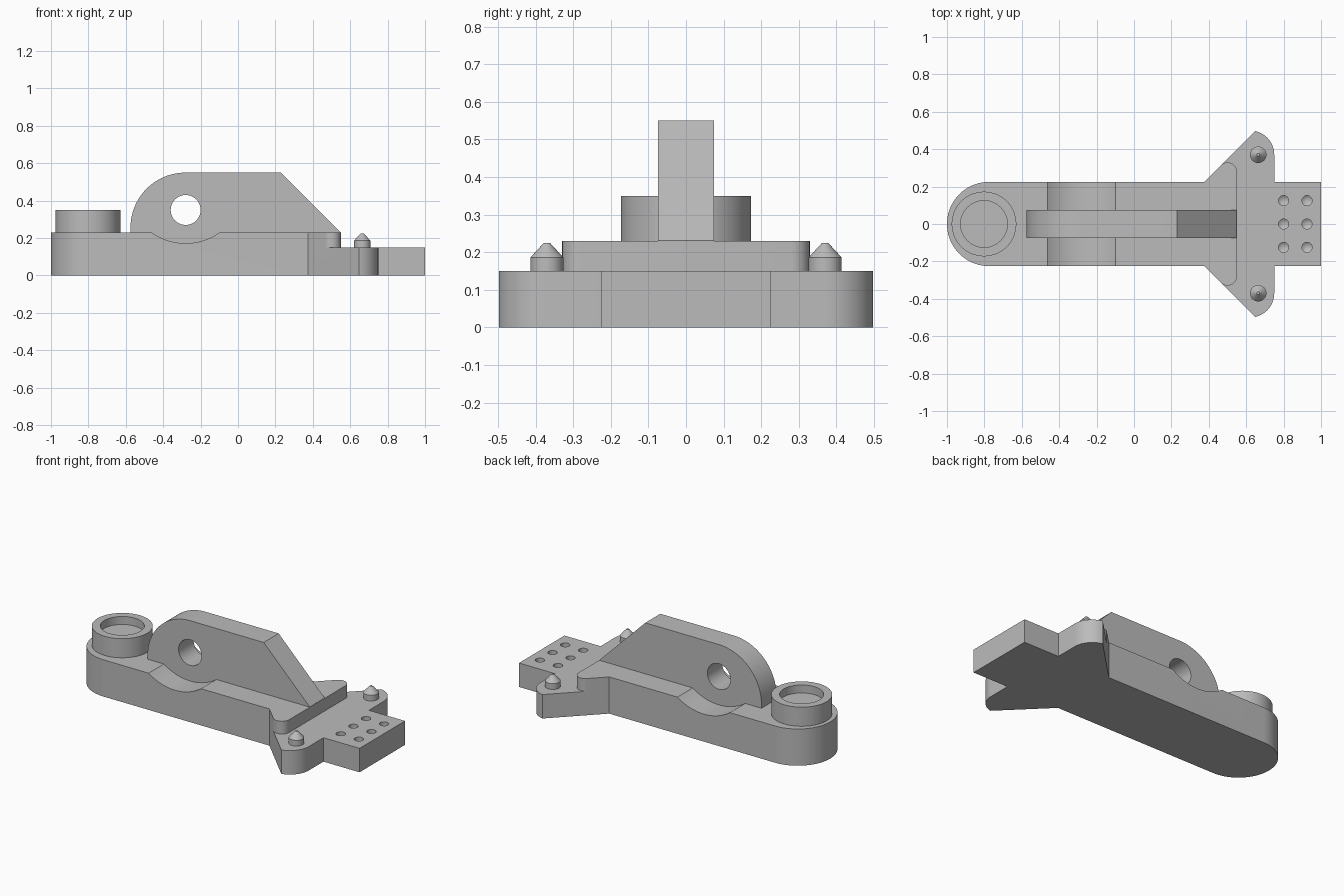
import bpy, bmesh, math
from mathutils import Vector, Matrix

if "Cube" in bpy.data.objects:
    bpy.data.objects.remove(bpy.data.objects["Cube"])

grey = bpy.data.materials.new("plain grey")
grey.diffuse_color = (0.5, 0.5, 0.5, 1)
grey.use_nodes = True
grey.node_tree.nodes["Principled BSDF"].inputs["Base Color"].default_value = grey.diffuse_color


def arc(cx, cy, r, a0, a1, n):
    """Points along an arc, angles in degrees."""
    out = []
    for i in range(n + 1):
        a = math.radians(a0 + (a1 - a0) * i / n)
        out.append((cx + r * math.cos(a), cy + r * math.sin(a)))
    return out


def finish(bm, name):
    bmesh.ops.remove_doubles(bm, verts=bm.verts, dist=1e-5)
    bmesh.ops.recalc_face_normals(bm, faces=bm.faces)
    me = bpy.data.meshes.new(name)
    bm.to_mesh(me)
    bm.free()
    me.materials.append(grey)
    ob = bpy.data.objects.new(name, me)
    bpy.context.collection.objects.link(ob)
    return ob


def extrude(name, pts, lo, hi, axis="z"):
    """Extrude a 2D outline along z (xy outline) or y (xz outline)."""
    bm = bmesh.new()
    place = (lambda p: (p[0], p[1], lo)) if axis == "z" else (lambda p: (p[0], lo, p[1]))
    face = bm.faces.new([bm.verts.new(place(p)) for p in pts])
    new = bmesh.ops.extrude_face_region(bm, geom=[face])["geom"]
    step = Vector((0, 0, hi - lo)) if axis == "z" else Vector((0, hi - lo, 0))
    bmesh.ops.translate(bm, vec=step, verts=[g for g in new if isinstance(g, bmesh.types.BMVert)])
    return finish(bm, name)


def lathe(name, profile, x, y, steps=32):
    """Spin an (r, z) profile about a vertical axis at x, y."""
    bm = bmesh.new()
    verts = [bm.verts.new((r, 0, z)) for r, z in profile]
    edges = [bm.edges.new(e) for e in zip(verts, verts[1:])]
    bmesh.ops.spin(bm, geom=verts + edges, cent=(0, 0, 0), axis=(0, 0, 1),
                   angle=math.tau, steps=steps, use_duplicate=False)
    bmesh.ops.transform(bm, matrix=Matrix.Translation((x, y, 0)), verts=bm.verts)
    return finish(bm, name)


def cut(ob, cutter):
    mod = ob.modifiers.new("cut", "BOOLEAN")
    mod.operation = "DIFFERENCE"
    mod.solver = "EXACT"
    mod.object = cutter
    bpy.context.view_layer.objects.active = ob
    bpy.ops.object.modifier_apply(modifier=mod.name)
    bpy.data.objects.remove(cutter)


def mirrored(half):
    """Close an outline across the x axis."""
    return half + [(x, -y) for x, y in reversed(half) if abs(y) > 1e-6]


# Body: round-ended bar with flared wings and a square tail
half = arc(-0.775, 0, 0.225, 180, 90, 20) + [(0.375, 0.225)]
half += arc(0.62, 0.37, 0.13, 77.5, 0, 12) + [(0.75, 0.225), (1.0, 0.225)]
body = extrude("body", mirrored(half), 0, 0.23)

# Lower step beyond the filleted shoulder
step = [(2, 1), (0.3, 1), (0.3, 0.4792), (0.4646, 0.3146)]
step += arc(0.5, 0.2793, 0.05, 135, 0, 12)[1:]
cut(body, extrude("step_cutter", mirrored(step), 0.15, 0.5))

# Shallow scoop across the bar
cut(body, extrude("scoop_cutter", arc(-0.28, 0.487, 0.315, 0, 360, 96)[:-1], -0.6, 0.6, "y"))

# Blind drilled holes in the tail
for x in (0.80, 0.925):
    for y in (-0.125, 0, 0.125):
        cut(body, lathe("drill", [(0, 0.08), (0.027, 0.10), (0.027, 0.2), (0, 0.2)], x, y, 24))

# Upright fin with a round hole
fin_outline = [(-0.575, 0.16)] + arc(-0.28, 0.255, 0.295, 180, 90, 24)
fin_outline += [(0.23, 0.55), (0.549, 0.231), (0.54, 0.16)]
fin = extrude("fin", fin_outline, -0.074, 0.074, "y")
cut(fin, extrude("hole_cutter", arc(-0.28, 0.35, 0.08, 0, 360, 40)[:-1], -0.3, 0.3, "y"))

# Recessed round boss
boss = lathe("boss", [(0, 0.30), (0.125, 0.30), (0.125, 0.35), (0.173, 0.35),
                      (0.173, 0.2), (0, 0.2)], -0.802, 0, 56)

# Pointed locating pins on the wings
pins = [lathe("pin", [(0, 0.13), (0.044, 0.13), (0.044, 0.186), (0.008, 0.225), (0, 0.225)],
              0.664, s * 0.37) for s in (1, -1)]

# Smooth curved walls, keep edges crisp
for ob in bpy.context.scene.objects:
    ob.select_set(True)
bpy.context.view_layer.objects.active = body
bpy.ops.object.shade_smooth_by_angle(angle=math.radians(20))
